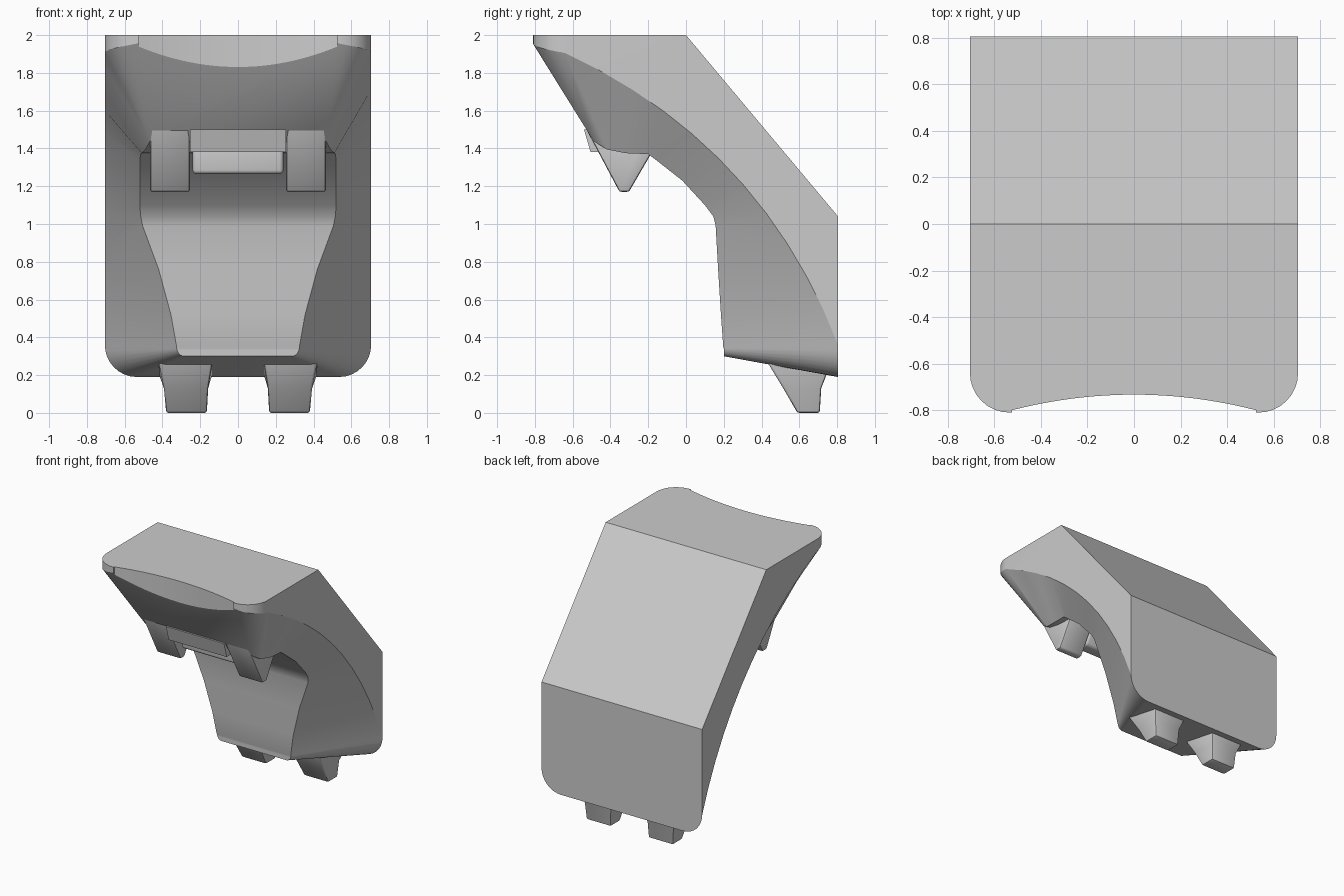
import bpy, bmesh
from math import sin, cos, pi, radians
from mathutils import Vector

cube = bpy.data.objects.get("Cube")
if cube:
    bpy.data.objects.remove(cube)

grey = bpy.data.materials.new("plain grey")
grey.use_nodes = True
COLOUR = (0.6, 0.6, 0.6, 1)
grey.diffuse_color = COLOUR
grey.node_tree.nodes["Principled BSDF"].inputs["Base Color"].default_value = COLOUR


def finish(bm, name):
    bmesh.ops.remove_doubles(bm, verts=bm.verts, dist=0.0005)
    bmesh.ops.recalc_face_normals(bm, faces=bm.faces)
    mesh = bpy.data.meshes.new(name)
    bm.to_mesh(mesh)
    bm.free()
    ob = bpy.data.objects.new(name, mesh)
    bpy.context.collection.objects.link(ob)
    mesh.materials.append(grey)
    return ob


def activate(ob):
    bpy.ops.object.select_all(action='DESELECT')
    ob.select_set(True)
    bpy.context.view_layer.objects.active = ob


def add_modifier(ob, kind, **settings):
    activate(ob)
    mod = ob.modifiers.new(kind.title(), kind)
    for key, value in settings.items():
        setattr(mod, key, value)
    bpy.ops.object.modifier_apply(modifier=mod.name)


def smooth(ob, angle):
    activate(ob)
    bpy.ops.object.shade_smooth_by_angle(angle=radians(angle))


def loft(name, rings):
    """Closed solid through rings of equal point count."""
    bm = bmesh.new()
    rows = [[bm.verts.new(p) for p in ring] for ring in rings]
    for a, b in zip(rows, rows[1:]):
        for i in range(len(a)):
            j = (i + 1) % len(a)
            bm.faces.new((a[i], a[j], b[j], b[i]))
    bm.faces.new(rows[0])
    bm.faces.new(rows[-1])
    return finish(bm, name)


def prism(name, profile, x0, x1):
    return loft(name, [[(x, y, z) for y, z in profile] for x in (x0, x1)])


# Body: outer edge and inner edge of the tapered flanks
W, R, STEPS = 0.705, 0.17, 8
inner_run = [(.465, -.49, 1.44), (.49, -.42, 1.395), (.51, -.32, 1.375), (.515, -.2, 1.37),
             (.52, -.16, 1.34), (.52, -.02, 1.23), (.52, .1, 1.1), (.515, .145, 1.04),
             (.505, .157, .99), (.42, .17, .76), (.355, .185, .52), (.325, .197, .35)]
outer, inner = [], []
for k in range(STEPS):
    a = pi / 2 * k / STEPS
    outer.append((W - R + R * sin(a), -0.64 - R * cos(a), 1.955 - 0.05 * k / STEPS))
    inner.append(inner_run[0])
start, end = Vector((W, -0.64, 1.905)), Vector((W, 0.805, 0.36))
bulge = Vector((0, 0.73, 0.68)) * 0.215
for k, point in enumerate(inner_run):
    t = k / (len(inner_run) - 1)
    outer.append(tuple(start.lerp(end, t) + bulge * (1 - (2 * t - 1) ** 2)))
    inner.append(point)
last_side = len(outer) - 1
for k in range(1, STEPS + 1):
    a = pi / 2 * k / STEPS
    outer.append((W - R + R * cos(a), 0.805, 0.36 - R * sin(a)))
    inner.append((.285 + .04 * cos(a), 0.2, 0.30 + 0.05 * (1 - sin(a))))

lip = [(x, y, 2.0) for x, y, z in outer[:STEPS + 1]]
crest, rear = (W, 0, 2.0), (W, 0.805, 1.04)


def flip(points):
    return [(-x, y, z) for x, y, z in reversed(points)]


bm = bmesh.new()
lookup = {}


def face(points):
    verts = []
    for p in points:
        key = tuple(round(c, 4) for c in p)
        if key not in lookup:
            lookup[key] = bm.verts.new(p)
        if lookup[key] not in verts:
            verts.append(lookup[key])
    if len(verts) > 2:
        bm.faces.new(verts)


def both(points):
    face(points)
    face(flip(points))


def across(p, q):
    face([p, q] + flip([p, q]))


for i in range(len(outer) - 1):
    both([outer[i], outer[i + 1], inner[i + 1], inner[i]])
    if inner[i] != inner[i + 1]:
        across(inner[i], inner[i + 1])
for i in range(STEPS):
    both([lip[i], lip[i + 1], outer[i + 1], outer[i]])
both(outer[STEPS:last_side + 1] + [rear, crest, lip[-1]])
across(outer[0], inner[0])
across(outer[-1], inner[-1])
across(lip[0], outer[0])
across(crest, rear)
top = lip + [crest]
face(top + flip(top))
back = [rear] + outer[last_side:]
face(back + flip(back))
body = finish(bm, "body")

# Shallow curved scoop in the front lip
scoop = [(0.525 * s / 12, -0.733 - 0.067 * (s / 12) ** 2) for s in range(-12, 13)]
scoop += [(0.525, -1.0), (-0.525, -1.0)]
cutter = loft("lip_cutter", [[(x, y, z) for x, y in scoop] for z in (1.6, 2.2)])
add_modifier(body, 'BOOLEAN', object=cutter, operation='DIFFERENCE', solver='EXACT')
bpy.data.objects.remove(cutter)
smooth(body, 25)

# Upper claws hang below the front slope
claw = [(-.53, 1.505), (-.352, 1.17), (-.302, 1.17), (-.18, 1.38), (-.2, 1.5)]
for side, label in ((1, "left"), (-1, "right")):
    ob = prism("upper_claw_" + label, claw, side * 0.255, side * 0.465)
    add_modifier(ob, 'BEVEL', width=0.012, segments=2)
    smooth(ob, 40)

# Cross bar and the block behind it, between the claws
prism("cross_bar", [(-.54, 1.5), (-.505, 1.38), (-.38, 1.38), (-.38, 1.5)], -0.255, 0.255)
block = prism("catch_block", [(-.37, 1.45), (-.37, 1.265), (-.27, 1.265), (-.2, 1.38), (-.2, 1.45)],
              -0.24, 0.24)
add_modifier(block, 'BEVEL', width=0.02, segments=3)
smooth(block, 40)


# Lower feet flare out where they meet the underside
def rectangle(x0, x1, y0, y1, z0, z1):
    return [(x0, y0, z0), (x1, y0, z0), (x1, y1, z1), (x0, y1, z1)]


for side, label in ((1, "left"), (-1, "right")):
    rings = [rectangle(side * .165, side * .38, .59, .708, 0, 0),
             rectangle(side * .158, side * .392, .515, .716, .13, .13),
             rectangle(side * .135, side * .42, .43, .745, .27, .205)]
    ob = loft("foot_" + label, rings)
    add_modifier(ob, 'BEVEL', width=0.012, segments=2, limit_method='ANGLE', angle_limit=radians(35))
    smooth(ob, 40)
